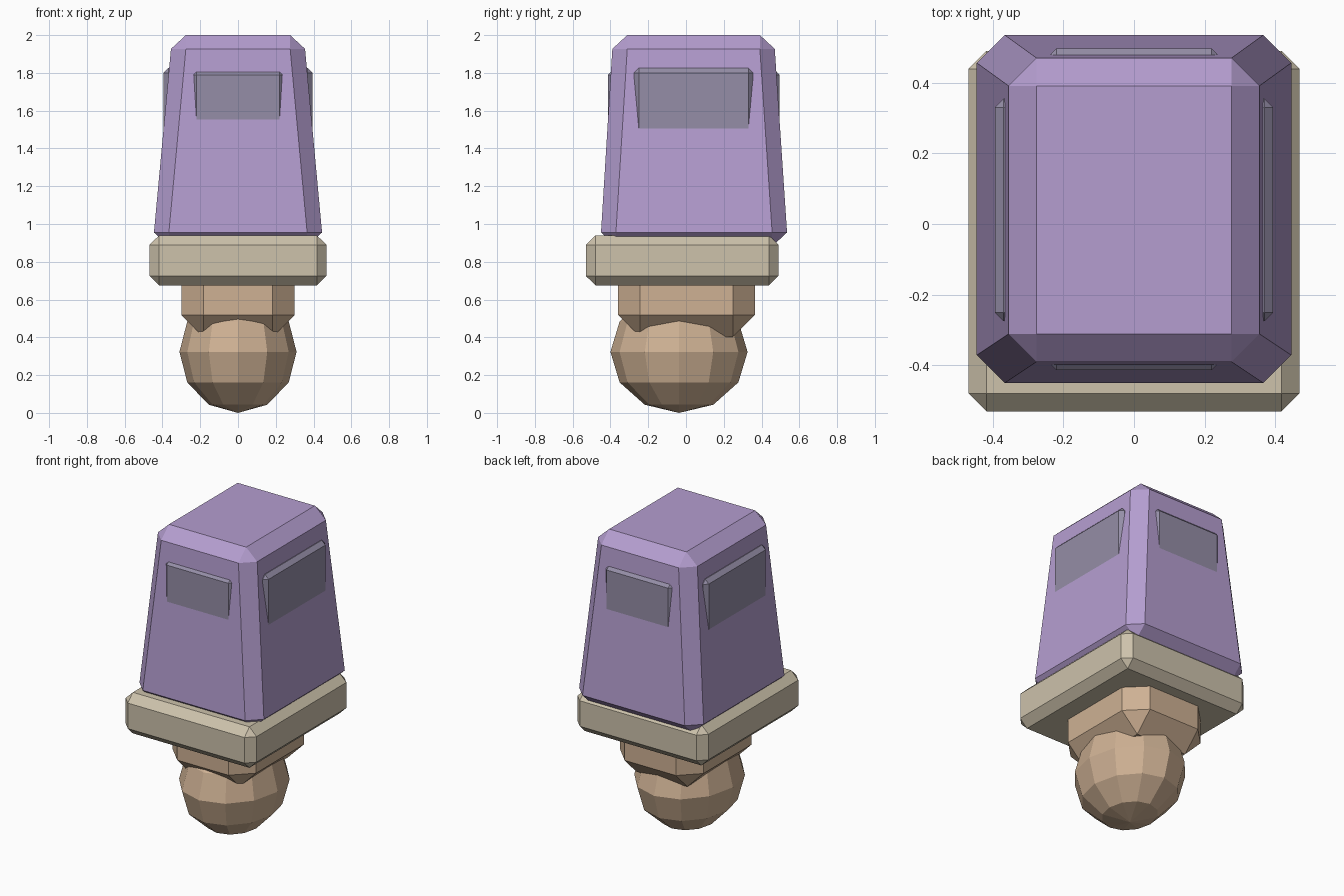
import bpy, bmesh, math
from mathutils import Matrix

cube = bpy.data.objects.get("Cube")
if cube:
    bpy.data.objects.remove(cube, do_unlink=True)


def material(name, colour):
    mat = bpy.data.materials.new(name)
    mat.use_nodes = True
    mat.diffuse_color = (*colour, 1)
    for node in mat.node_tree.nodes:
        if node.type == 'BSDF_PRINCIPLED':
            node.inputs["Base Color"].default_value = (*colour, 1)
    return mat


purple = material("purple", (0.46, 0.34, 0.63))
grey = material("window grey", (0.30, 0.27, 0.385))
cream = material("cream", (0.61, 0.54, 0.41))
tan = material("tan", (0.62, 0.44, 0.295))


def finish(name, bm, mat):
    bmesh.ops.recalc_face_normals(bm, faces=bm.faces)
    mesh = bpy.data.meshes.new(name)
    bm.to_mesh(mesh)
    bm.free()
    mesh.materials.append(mat)
    obj = bpy.data.objects.new(name, mesh)
    bpy.context.collection.objects.link(obj)
    return obj


def chamfered_box(name, mat, bottom, top, inset, drop):
    """Box between two levels (half width, back y, front y, z), all edges chamfered."""
    bm = bmesh.new()
    for (half, back, front, z), up in ((bottom, 1), (top, -1)):
        for sx in (-1, 1):
            for y, inward in ((back, -1), (front, 1)):
                x, xi = sx * half, sx * (half - inset)
                yi, zi = y + inward * inset, z + up * drop
                for co in ((xi, y, zi), (x, yi, zi), (xi, yi, z)):
                    bm.verts.new(co)
    bmesh.ops.convex_hull(bm, input=bm.verts)
    bmesh.ops.dissolve_limit(bm, angle_limit=math.radians(1.5),
                             verts=bm.verts, edges=bm.edges)
    return finish(name, bm, mat)


# Tapered upper body
chamfered_box("body", purple, (0.445, 0.535, -0.45, 0.882),
              (0.355, 0.47, -0.39, 2.0), 0.079, 0.073)

# Window blocks run through the body and emerge on opposite walls
chamfered_box("front_and_back_windows", grey, (0.24, 0.496, -0.413, 1.4),
              (0.24, 0.496, -0.413, 1.81), 0.02, 0.02)
chamfered_box("side_windows", grey, (0.394, 0.355, -0.275, 1.35),
              (0.394, 0.355, -0.275, 1.825), 0.025, 0.025)

# Wide base slab
chamfered_box("base_slab", cream, (0.468, 0.49, -0.53, 0.675),
              (0.468, 0.49, -0.53, 0.94), 0.051, 0.05)

# Neck below the slab
chamfered_box("neck", tan, (0.3, 0.365, -0.36, 0.402),
              (0.3, 0.365, -0.36, 0.88), 0.117, 0.117)

# Faceted ball at the bottom
bm = bmesh.new()
bmesh.ops.create_uvsphere(bm, u_segments=12, v_segments=6, radius=1)
bmesh.ops.transform(bm, verts=bm.verts, matrix=Matrix.Translation((0, -0.037, 0.323))
                    @ Matrix.Diagonal((0.31, 0.363, 0.323, 1)))
finish("ball", bm, tan)
